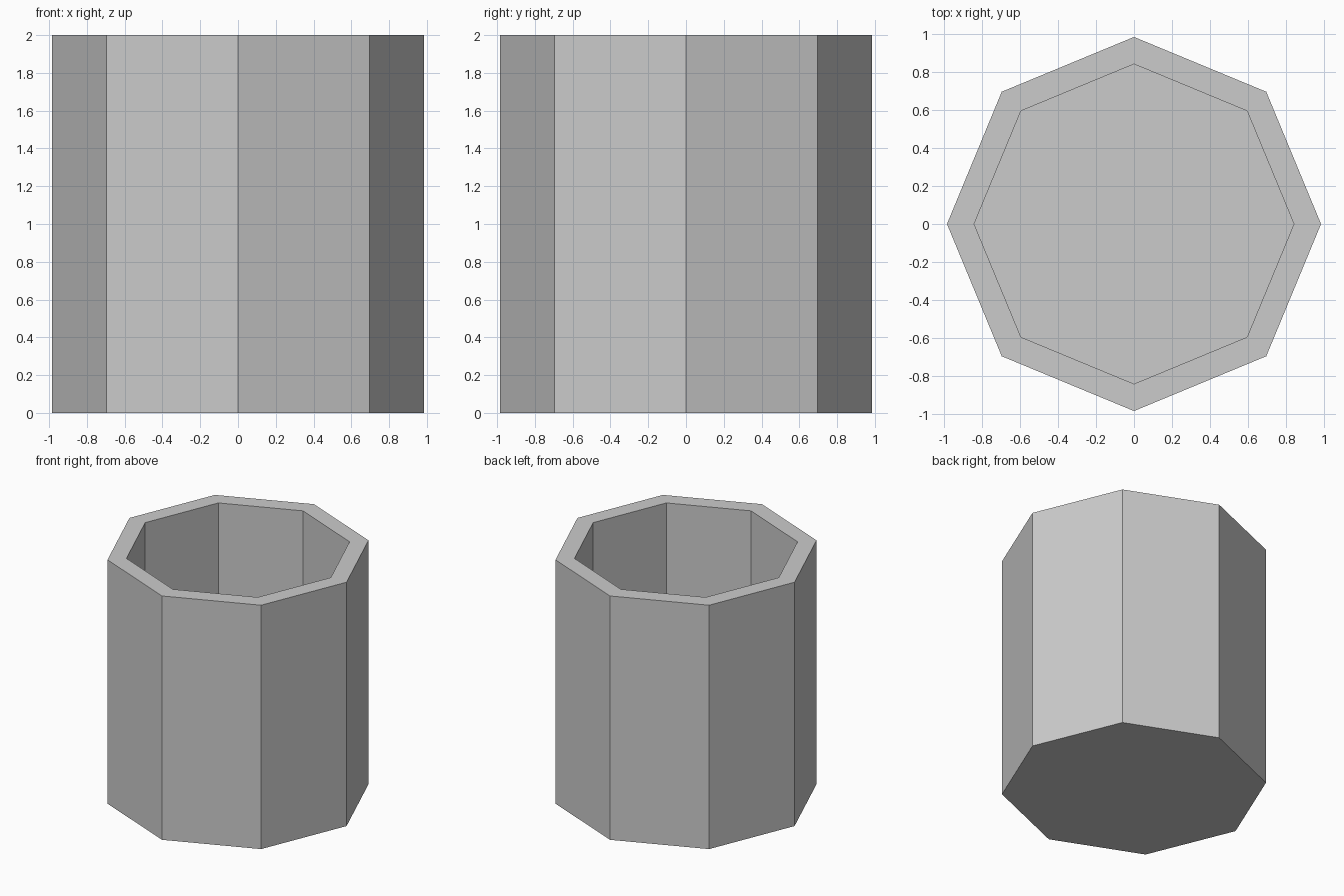
import bpy, bmesh
from math import cos, sin, pi

if "Cube" in bpy.data.objects:
    bpy.data.objects.remove(bpy.data.objects["Cube"])

SIDES = 8
OUTER, INNER = 0.985, 0.842
HEIGHT, FLOOR = 2.0, 0.14


def ring(bm, radius, z):
    return [bm.verts.new((radius * cos(2 * pi * i / SIDES),
                          radius * sin(2 * pi * i / SIDES), z)) for i in range(SIDES)]


# Octagonal open cup: outer wall, rim, inner wall, closed by two caps
bm = bmesh.new()
profile = [(OUTER, 0), (OUTER, HEIGHT), (INNER, HEIGHT), (INNER, FLOOR)]
rings = [ring(bm, r, z) for r, z in profile]
for a, b in zip(rings, rings[1:]):
    for i in range(SIDES):
        j = (i + 1) % SIDES
        bm.faces.new((a[i], a[j], b[j], b[i]))

# Underside and inner floor
bm.faces.new(rings[0][::-1])
bm.faces.new(rings[-1])
bmesh.ops.recalc_face_normals(bm, faces=bm.faces)

mesh = bpy.data.meshes.new("octagonal_cup")
bm.to_mesh(mesh)
bm.free()
bpy.context.collection.objects.link(bpy.data.objects.new("octagonal_cup", mesh))
